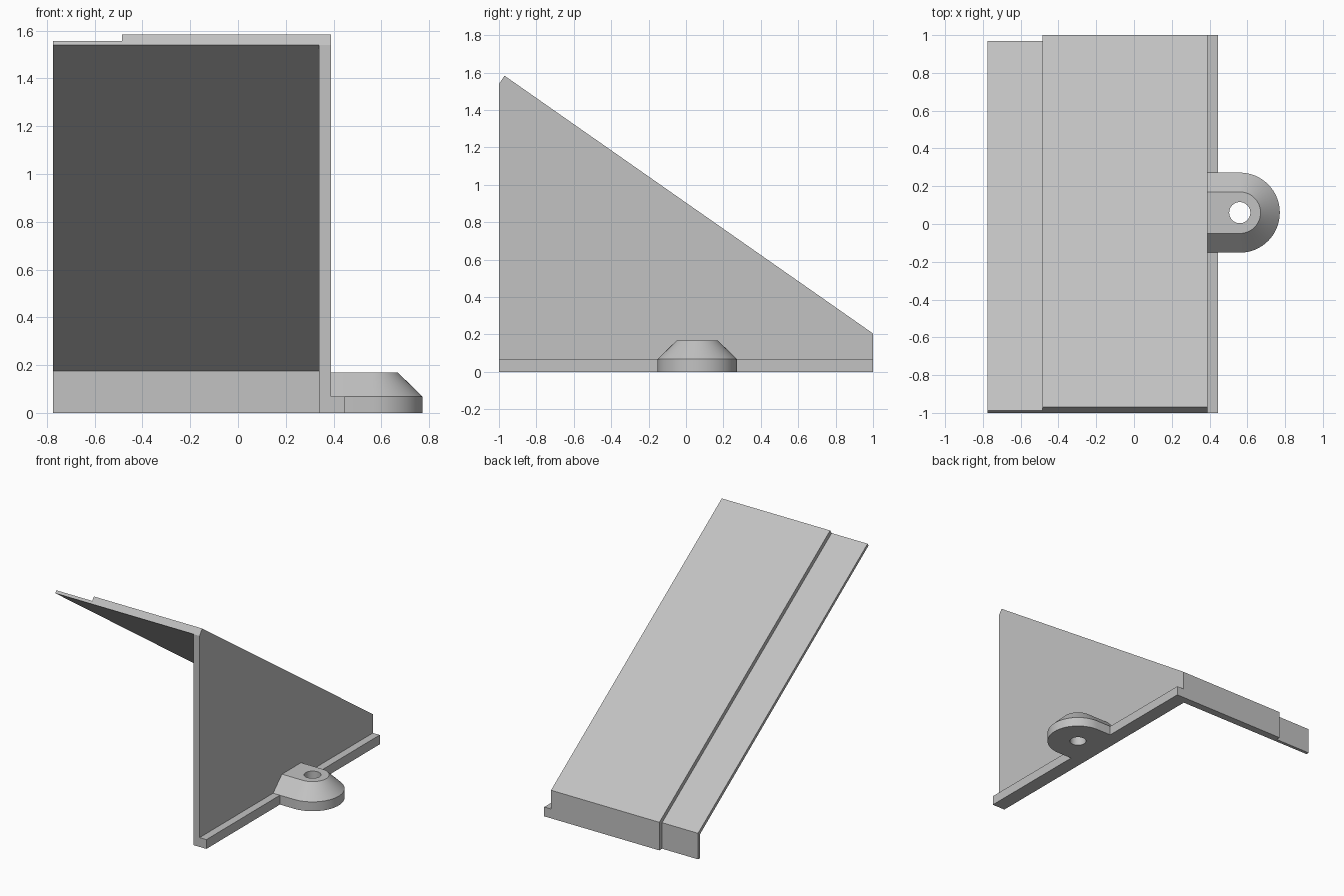
import bpy
import bmesh
from math import sin, cos, pi

if "Cube" in bpy.data.objects:
    bpy.data.objects.remove(bpy.data.objects["Cube"])

grey = bpy.data.materials.new("light grey")
grey.use_nodes = True
colour = (0.54, 0.54, 0.54, 1)
grey.diffuse_color = colour
grey.node_tree.nodes["Principled BSDF"].inputs["Base Color"].default_value = colour


def loft(name, rings):
    """Solid skinned through matching closed rings, capped at both ends."""
    bm = bmesh.new()
    loops = [[bm.verts.new(p) for p in ring] for ring in rings]
    n = len(loops[0])
    for a, b in zip(loops, loops[1:]):
        for i in range(n):
            j = (i + 1) % n
            bm.faces.new((a[i], a[j], b[j], b[i]))
    bm.faces.new(loops[0][::-1])
    bm.faces.new(loops[-1])
    bmesh.ops.recalc_face_normals(bm, faces=bm.faces[:])
    mesh = bpy.data.meshes.new(name)
    bm.to_mesh(mesh)
    bm.free()
    mesh.materials.append(grey)
    obj = bpy.data.objects.new(name, mesh)
    bpy.context.collection.objects.link(obj)
    return obj


def slab(name, profile, x0, x1):
    """Side profile (y, z) extruded across x."""
    return loft(name, [[(x, y, z) for y, z in profile] for x in (x0, x1)])


# Triangular side wall and its foot flange
wall = 0.39
inner = 0.34
slab("side_wall", [(-1, 0), (1, 0), (1, 0.205), (-0.97, 1.583), (-1, 1.54)], inner, wall)
slab("foot_flange", [(-1, 0), (1, 0), (1, 0.068), (-1, 0.068)], wall, 0.445)

# Sloping cover with its short back wall, then the thinner stepped lip
underside = [(-1, 1.54), (0.945, 0.175), (0.945, 0)]
slab("sloping_cover", underside + [(1, 0), (1, 0.205), (-0.97, 1.583)], -0.485, inner)
slab("stepped_lip", underside + [(0.968, 0), (0.968, 0.19), (-0.988, 1.557)], -0.775, -0.485)

# Rounded mounting tab with a bevelled rim
cx, cy = 0.56, 0.06


def tab_ring(r, z):
    arc = [-pi / 2 + pi * i / 32 for i in range(33)]
    return ([(wall, cy - r, z)]
            + [(cx + r * cos(a), cy + r * sin(a), z) for a in arc]
            + [(wall, cy + r, z)])


tab = loft("mounting_tab", [tab_ring(0.212, 0), tab_ring(0.212, 0.068), tab_ring(0.11, 0.168)])

# Screw hole through the tab
angles = [2 * pi * i / 40 for i in range(40)]
cutter = loft("hole_cutter", [[(cx + 0.056 * cos(a), cy + 0.056 * sin(a), z) for a in angles]
                              for z in (-0.1, 0.3)])
cut = tab.modifiers.new("screw_hole", "BOOLEAN")
cut.operation = "DIFFERENCE"
cut.solver = "EXACT"
cut.object = cutter
bpy.ops.object.select_all(action="DESELECT")
tab.select_set(True)
bpy.context.view_layer.objects.active = tab
bpy.ops.object.modifier_apply(modifier=cut.name)
bpy.data.objects.remove(cutter)
bpy.ops.object.shade_smooth_by_angle(angle=pi / 6)
